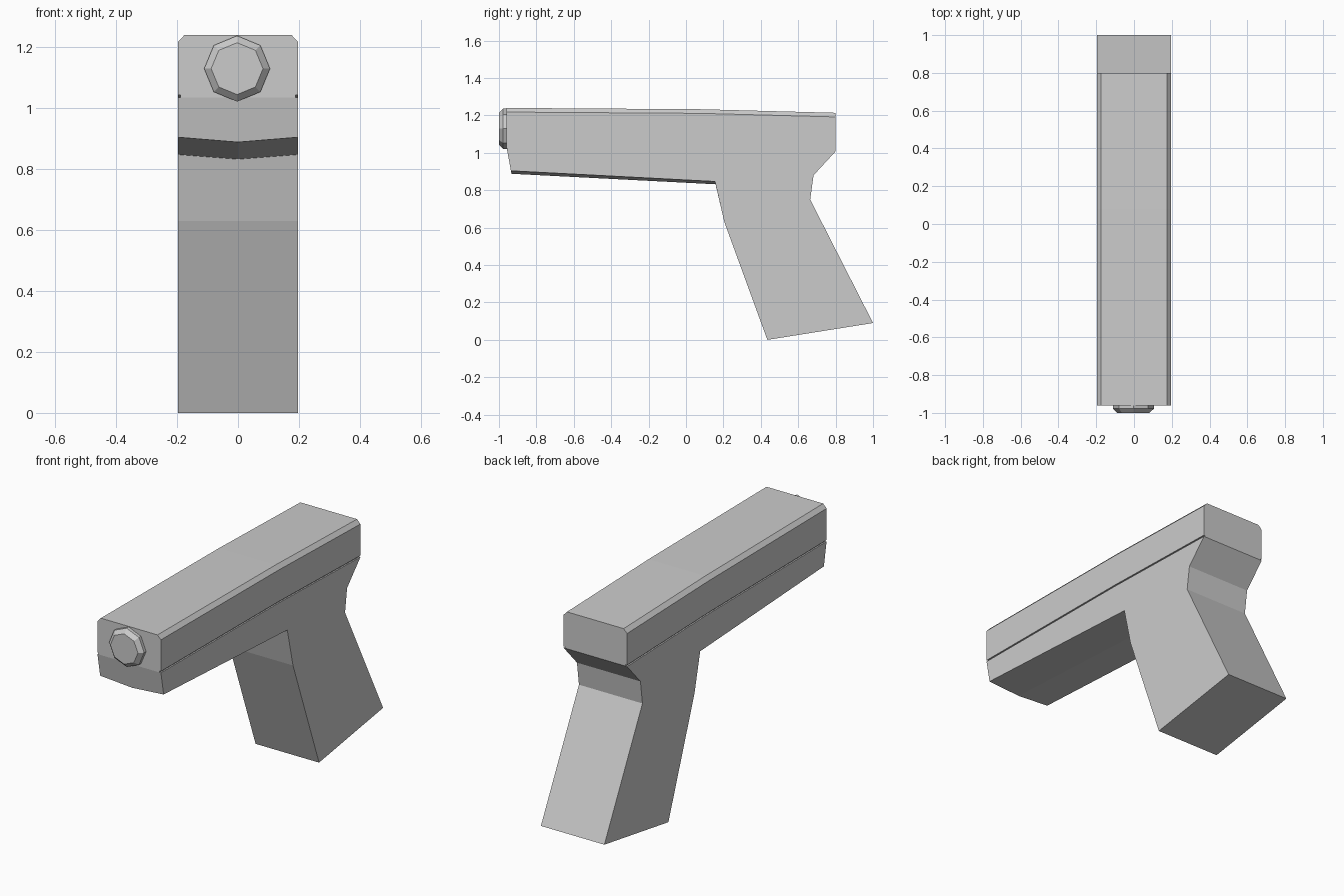
import bpy, bmesh
from math import pi, sin, cos

if "Cube" in bpy.data.objects:
    bpy.data.objects.remove(bpy.data.objects["Cube"])

W = 0.196  # half width of the body


def loft(name, sections):
    """Bridge matching closed loops of points and cap both ends."""
    bm = bmesh.new()
    rings = [[bm.verts.new(p) for p in s] for s in sections]
    n = len(rings[0])
    for a, b in zip(rings, rings[1:]):
        for i in range(n):
            j = (i + 1) % n
            bm.faces.new((a[i], a[j], b[j], b[i]))
    bm.faces.new(rings[0])
    bm.faces.new(rings[-1])
    bmesh.ops.recalc_face_normals(bm, faces=bm.faces)
    me = bpy.data.meshes.new(name)
    bm.to_mesh(me)
    bm.free()
    ob = bpy.data.objects.new(name, me)
    bpy.context.collection.objects.link(ob)
    return ob


# Upper body: chamfered section swept along a slightly drooping line,
# with a narrow neck at the bottom that forms the side groove
def upper_section(y, top):
    half = [(W - 0.008, top - 0.206), (W - 0.008, top - 0.198),
            (W, top - 0.198), (W, top - 0.022), (W - 0.021, top)]
    return [(x, y, z) for x, z in half] + [(-x, y, z) for x, z in reversed(half)]


loft("slide", [upper_section(-0.96, 1.24), upper_section(0.08, 1.233),
               upper_section(0.80, 1.214)])

# Frame and grip: side profile, with the underside dipping to a shallow V
side = [(-0.96, 1.034), (-0.936, 0.904), (0.155, 0.847), (0.205, 0.63),
        (0.435, 0.0), (1.0, 0.09), (0.664, 0.75), (0.682, 0.88),
        (0.80, 1.008), (0.08, 1.027)]
middle = list(side)
middle[1] = (-0.933, 0.888)
middle[2] = (0.158, 0.832)
loft("frame_and_grip", [[(x, y, z) for y, z in prof]
                        for x, prof in ((-W, side), (0, middle), (W, side))])


# Muzzle: octagonal stub with a bevelled front edge
def octagon(y, r):
    return [(r * cos(i * pi / 4) - 0.003, y, 1.129 + r * sin(i * pi / 4))
            for i in range(8)]


loft("muzzle", [octagon(-0.95, 0.108), octagon(-0.978, 0.108), octagon(-1.0, 0.085)])
